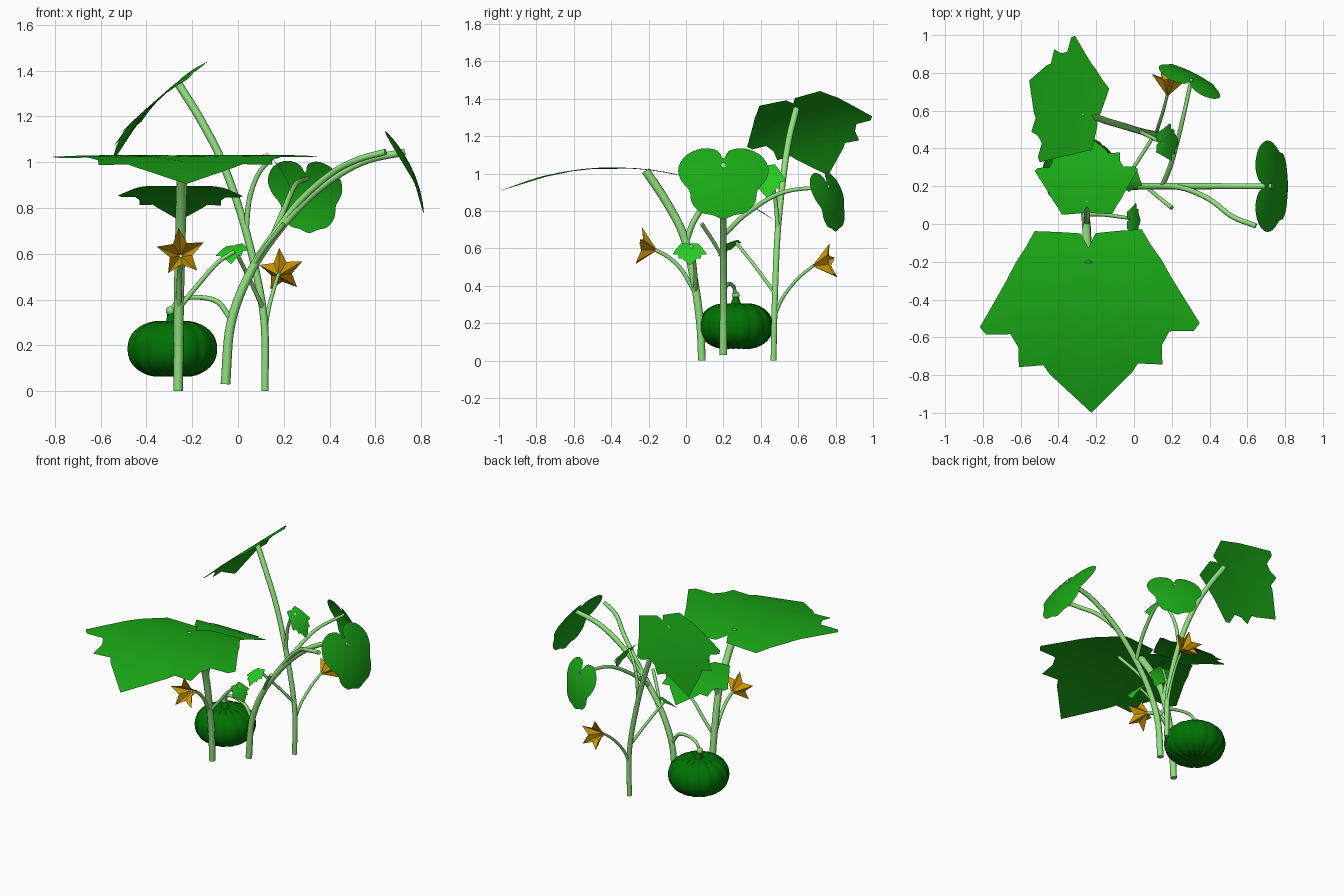
import bpy, bmesh, math
from mathutils import Vector

if "Cube" in bpy.data.objects:
    bpy.data.objects.remove(bpy.data.objects["Cube"])


def material(name, rgb):
    m = bpy.data.materials.new(name)
    m.diffuse_color = (*rgb, 1)
    m.use_nodes = True
    m.node_tree.nodes["Principled BSDF"].inputs["Base Color"].default_value = m.diffuse_color
    return m


STEM = material("pale_green_stem", (0.28, 0.76, 0.21))
LEAF = material("leaf_green", (0.01, 0.39, 0.008))
YOUNG = material("young_leaf_green", (0.02, 0.6, 0.015))
FRUIT = material("dark_green_fruit", (0.0, 0.17, 0.001))
PETAL = material("golden_petal", (0.6, 0.31, 0.0))


def finish(name, bm, mat, smooth=True, angle=40):
    me = bpy.data.meshes.new(name)
    bm.to_mesh(me)
    bm.free()
    me.materials.append(mat)
    ob = bpy.data.objects.new(name, me)
    bpy.context.collection.objects.link(ob)
    if smooth:
        bpy.context.view_layer.objects.active = ob
        ob.select_set(True)
        bpy.ops.object.shade_smooth_by_angle(angle=math.radians(angle))
        ob.select_set(False)
    return ob


def spline(pts, steps, closed=False):
    """Catmull-Rom interpolation through points."""
    pts = [Vector(p) for p in pts]
    n = len(pts)
    if closed:
        get = lambda i: pts[i % n]
    else:
        ext = [2 * pts[0] - pts[1]] + pts + [2 * pts[-1] - pts[-2]]
        get = lambda i: ext[i + 1]
    out = []
    for i in range(n if closed else n - 1):
        a, b, c, d = get(i - 1), get(i), get(i + 1), get(i + 2)
        for k in range(steps):
            t = k / steps
            out.append(0.5 * (2 * b + (c - a) * t + (2 * a - 5 * b + 4 * c - d) * t * t
                              + (3 * b - a - 3 * c + d) * t ** 3))
    if not closed:
        out.append(pts[-1])
    return out


def tube(name, pts, r0, r1, mat=STEM, sides=10):
    path = spline(pts, 6)
    bm = bmesh.new()
    rings = []
    side = Vector((0.83, 0.55, 0.1))
    for i, p in enumerate(path):
        tan = (path[min(i + 1, len(path) - 1)] - path[max(i - 1, 0)]).normalized()
        side = (side - side.dot(tan) * tan).normalized()
        other = tan.cross(side)
        r = r0 + (r1 - r0) * i / (len(path) - 1)
        rings.append([bm.verts.new(p + r * (math.cos(a) * side + math.sin(a) * other))
                      for a in (2 * math.pi * k / sides for k in range(sides))])
    for a, b in zip(rings, rings[1:]):
        for k in range(sides):
            j = (k + 1) % sides
            bm.faces.new((a[k], a[j], b[j], b[k]))
    bm.faces.new(rings[0][::-1])
    bm.faces.new(rings[-1])
    return finish(name, bm, mat)


# half outlines, (across, towards tip), from the notch to the tip
LOBED = [(0, -.09), (.05, -.18), (.17, -.19), (.35, -.2), (.41, -.1), (.48, 0), (.54, .11),
         (.72, .41), (.68, .46), (.52, .46), (.47, .55), (.47, .68), (.31, .67), (.27, .73), (0, 1)]
ROUND = [(0, -.13), (.1, -.3), (.36, -.36), (.64, -.24), (.79, 0), (.76, .25), (.6, .48),
         (.56, .7), (.4, .88), (.2, .93), (0, 1)]


def leaf(name, base, tip, across, outline=LOBED, mat=LEAF, width=1.0, bend=0.27, cup=0.0):
    """Blade arched along its length, fanned out in rings from the stalk."""
    base, tip = Vector(base), Vector(tip)
    v = tip - base
    size = v.length
    v.normalize()
    n = Vector(across).cross(v).normalized()
    if n.z < 0:
        n = -n
    u = v.cross(n)
    pts = outline + [(-x, y) for x, y in outline[-2:0:-1]]
    if outline is ROUND:
        pts = [(p.x, p.y) for p in spline([(x, y, 0) for x, y in pts], 3, True)]

    def place(x, y):
        return base + size * (u * x * width + v * y + n * (bend * (y - y * y) - cup * x * x))
    bm = bmesh.new()
    mid = bm.verts.new(place(0, 0))
    rings = [[bm.verts.new(place(x * s, y * s)) for x, y in pts] for s in (.2, .4, .6, .8, 1)]
    for k in range(len(pts)):
        j = (k + 1) % len(pts)
        bm.faces.new((mid, rings[0][k], rings[0][j]))
        for a, b in zip(rings, rings[1:]):
            bm.faces.new((a[k], b[k], b[j], a[j]))
    return finish(name, bm, mat, angle=60)


def flower(name, apex, axis, up, radius, depth, turn):
    """Five-pointed pleated funnel."""
    apex, w = Vector(apex), Vector(axis).normalized()
    u = Vector(up).cross(w).normalized()
    v = w.cross(u)
    bm = bmesh.new()
    tip = bm.verts.new(apex)
    rim = []
    for k in range(10):
        a = turn + k * math.pi / 5
        r, d = (radius, depth) if k % 2 == 0 else (radius * .48, depth * .82)
        rim.append(bm.verts.new(apex + w * d + r * (math.cos(a) * u + math.sin(a) * v)))
    for k in range(10):
        bm.faces.new((tip, rim[k], rim[(k + 1) % 10]))
    return finish(name, bm, PETAL, smooth=False)


# main stems
tube("front_stem", [(-.262, .085, 0), (-.26, .075, .2), (-.258, .045, .42), (-.252, -.01, .66),
                    (-.248, -.1, .84), (-.242, -.215, 1.015)], .021, .024)
tube("middle_stem", [(-.055, .2, .03), (-.03, .2, .3), (.06, .2, .53), (.2, .2, .73),
                     (.36, .2, .89), (.54, .2, 1.0), (.73, .2, 1.045)], .021, .015)
tube("back_stem", [(.118, .468, 0), (.112, .475, .33), (.04, .49, .68), (-.06, .52, .98),
                   (-.16, .55, 1.18), (-.262, .59, 1.345)], .016, .018)

# side stalks
tube("under_leaf_stalk", [(-.252, 0, .63), (-.25, .04, .74), (-.25, .13, .885)], .016, .016)
tube("bare_long_stalk", [(.13, .2, .65), (.26, .19, .82), (.4, .13, .945), (.52, .04, 1.01),
                         (.645, -.01, 1.045)], .014, .014)
tube("bare_short_stalk", [(.06, .2, .54), (.12, .15, .63), (.2, .085, .73)], .009, .011)
tube("round_leaf_stalk", [(.15, .2, .67), (.2, .33, .79), (.25, .52, .9), (.305, .77, .93)], .014, .01)
tube("upper_bud_leaf_stalk", [(.035, .49, .7), (.05, .48, .84), (.09, .46, .95), (.15, .43, 1.02)], .012, .009)
tube("lower_bud_leaf_stalk", [(.11, .475, .36), (.05, .38, .49), (-.02, .27, .63)], .01, .009)
tube("front_bud_leaf_stalk", [(-.26, .05, .36), (-.17, .05, .47), (-.09, .04, .56), (-.015, .03, .61)], .011, .009)
tube("front_flower_stalk", [(-.26, .05, .36), (-.257, -.02, .48), (-.253, -.09, .55), (-.25, -.165, .592)], .012, .01)
tube("back_flower_stalk", [(.115, .47, .23), (.13, .52, .34), (.155, .6, .44), (.177, .685, .51)], .01, .008)
tube("fruit_stalk", [(-.035, .2, .32), (-.09, .21, .39), (-.18, .23, .41), (-.26, .255, .395),
                     (-.293, .265, .345)], .012, .009)

# fruit top: dark neck with a pale knob
tube("fruit_neck", [(-.287, .267, .28), (-.288, .267, .305), (-.294, .266, .34)], .04, .015, FRUIT)
bm = bmesh.new()
bmesh.ops.create_uvsphere(bm, u_segments=14, v_segments=8, radius=.021)
bmesh.ops.translate(bm, verts=bm.verts, vec=(-.295, .266, .35))
finish("fruit_knob", bm, STEM)

# leaves
leaf("front_leaf", (-.24, -.2, 1.02), (-.225, -1, .905), (1, 0, 0))
leaf("top_leaf", (-.26, .59, 1.35), (-.555, .76, .99), (.22, .7, .2))
leaf("under_leaf", (-.25, .13, .89), (-.255, .48, .745), (1, 0, 0))
leaf("right_leaf", (.72, .2, 1.045), (.815, .2, .757), (0, 1, 0), ROUND, cup=.14)
leaf("back_leaf", (.3, .765, .925), (.31, .8, .69), (.3, -.15, 0), ROUND, width=.95, cup=.14)
leaf("upper_bud_leaf", (.145, .43, 1.02), (.237, .44, .86), (0, 1, 0), LOBED, YOUNG, .75)
leaf("front_bud_leaf", (-.02, .02, .61), (.035, .02, .51), (0, 1, 0), LOBED, YOUNG, 1.1)
leaf("lower_bud_leaf", (-.02, .265, .63), (-.03, .17, .555), (1, -.1, .3), LOBED, YOUNG, .85)

# flowers
flower("front_flower", (-.25, -.155, .59), (0, -.99, .17), (0, 0, 1), .108, .1, math.radians(95))
flower("back_flower", (.177, .675, .505), (.12, .95, .2), (0, 0, 1), .1, .115, math.radians(85))

# ribbed fruit
bm = bmesh.new()
SEG, ROWS = 84, 20
rows = []
for i in range(1, ROWS):
    phi = -math.pi / 2 + math.pi * i / ROWS
    c, s = math.cos(phi), math.sin(phi)
    r = .198 * c ** .8
    z = math.copysign(.128 * abs(s) ** .9, s) * (1 - .15 * max(0, 1 - r / .1) ** 2)
    row = []
    for k in range(SEG):
        a = 2 * math.pi * k / SEG
        f = 1 - .03 * (1 - abs(math.sin(7 * a))) ** 2
        row.append(bm.verts.new((-.287 + r * f * math.cos(a), .267 + r * f * math.sin(a), .184 + z * f)))
    rows.append(row)
for a, b in zip(rows, rows[1:]):
    for k in range(SEG):
        j = (k + 1) % SEG
        bm.faces.new((a[k], a[j], b[j], b[k]))
bm.faces.new(rows[0][::-1])
bm.faces.new(rows[-1])
finish("ribbed_fruit", bm, FRUIT)
